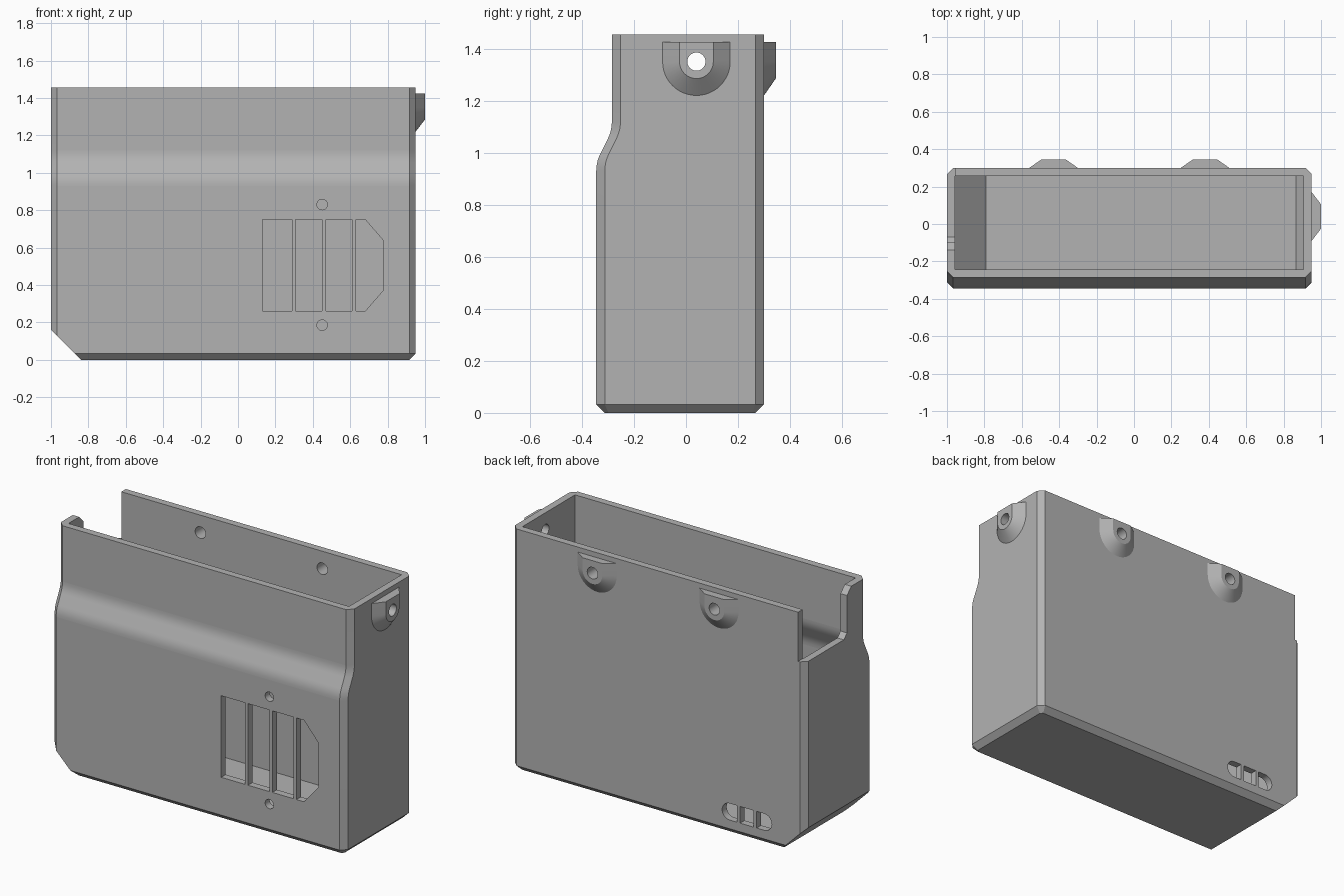
import bpy, bmesh, math
from mathutils import Vector

cube = bpy.data.objects.get("Cube")
if cube:
    bpy.data.objects.remove(cube, do_unlink=True)

grey = bpy.data.materials.new("plain_grey")
grey.use_nodes = True
GREY = (0.45, 0.45, 0.45, 1)
grey.diffuse_color = GREY
grey.node_tree.nodes["Principled BSDF"].inputs["Base Color"].default_value = GREY

LEFT, RIGHT, BACK, TOP = -1.0, 0.95, 0.30, 1.455
WALL, EDGE = 0.043, 0.033


def finish(name, bm):
    bmesh.ops.recalc_face_normals(bm, faces=bm.faces)
    mesh = bpy.data.meshes.new(name)
    bm.to_mesh(mesh)
    bm.free()
    mesh.materials.append(grey)
    obj = bpy.data.objects.new(name, mesh)
    bpy.context.collection.objects.link(obj)
    return obj


def loft(rings):
    """Closed solid through rings of equal point count."""
    bm = bmesh.new()
    rows = [[bm.verts.new(p) for p in ring] for ring in rings]
    n = len(rows[0])
    for a, b in zip(rows, rows[1:]):
        for i in range(n):
            j = (i + 1) % n
            bm.faces.new((a[i], a[j], b[j], b[i]))
    bm.faces.new(rows[0])
    bm.faces.new(rows[-1])
    return bm


def place(axis, p, q, d):
    return (d, p, q) if axis == "x" else (p, d, q)


def prism(name, pts, axis, start, end):
    return finish(name, loft([[place(axis, p, q, d) for p, q in pts] for d in (start, end)]))


def arc(cx, cz, r, a0, a1, steps):
    angles = [math.radians(a0 + (a1 - a0) * i / steps) for i in range(steps + 1)]
    return [(cx + r * math.cos(a), cz + r * math.sin(a)) for a in angles]


def disc(cx, cz, r):
    return arc(cx, cz, r, 0, 360, 32)[:-1]


def combine(body, tool, operation):
    mod = body.modifiers.new(operation.lower(), "BOOLEAN")
    mod.operation, mod.object, mod.solver = operation, tool, "EXACT"
    bpy.context.view_layer.objects.active = body
    bpy.ops.object.modifier_apply(modifier=mod.name)
    bpy.data.objects.remove(tool, do_unlink=True)


def slice_off(bm, point, normal):
    geom = bm.verts[:] + bm.edges[:] + bm.faces[:]
    bmesh.ops.bisect_plane(bm, geom=geom, plane_co=point, plane_no=normal, clear_outer=True)
    bmesh.ops.holes_fill(bm, edges=[e for e in bm.edges if e.is_boundary], sides=0)


def front_profile():
    """(y, z) points up the front, with rounded bends."""
    path = [Vector(p) for p in ((-0.345, EDGE), (-0.345, 0.965), (-0.285, 1.085), (-0.285, TOP))]
    out = [path[0]]
    for before, bend, after in zip(path, path[1:], path[2:]):
        a = bend + (before - bend).normalized() * 0.035
        b = bend + (after - bend).normalized() * 0.035
        for i in range(6):
            t = i / 5
            out.append(a * (1 - t) ** 2 + bend * 2 * t * (1 - t) + b * t * t)
    return out + [path[-1]]


def octagon(x0, x1, y0, y1, c, z):
    return [(x0 + c, y0, z), (x1 - c, y0, z), (x1, y0 + c, z), (x1, y1 - c, z),
            (x1 - c, y1, z), (x0 + c, y1, z), (x0, y1 - c, z), (x0, y0 + c, z)]


# Outer shell with chamfered edges and a sloping lower corner
profile = front_profile()
y0 = profile[0].x
rings = [octagon(LEFT + EDGE, RIGHT - EDGE, y0 + EDGE, BACK - EDGE, 0.014, 0)]
rings += [octagon(LEFT, RIGHT, p.x, BACK, EDGE, p.y) for p in profile]
bm = loft(rings)
slice_off(bm, (LEFT, 0, 0.16), (-1, 0, -1))
body = finish("case_shell", bm)

# Wall bosses: tapered U shapes with a flat top, and their screw holes
BOSS_Z = 1.35
bosses = [("x", 0.04, RIGHT, 0.05), ("y", -0.43, BACK, 0.045), ("y", 0.38, BACK, 0.045)]


def u_ring(axis, centre, r, d):
    pts = [(centre + r, BOSS_Z + 0.075)] + arc(centre, BOSS_Z, r, 0, -180, 24)
    pts.append((centre - r, BOSS_Z + 0.075))
    return [place(axis, p, q, d) for p, q in pts]


for axis, centre, face, depth in bosses:
    tool = loft([u_ring(axis, centre, 0.13, face - 0.02), u_ring(axis, centre, 0.13, face),
                 u_ring(axis, centre, 0.065, face + depth)])
    combine(body, finish("boss", tool), "UNION")

# Cavity following the front wall
inner = [(y0 + WALL, WALL)] + [(p.x + WALL, p.y) for p in profile[1:-1]]
inner.append((profile[-1].x + WALL, TOP + 0.1))
x0, x1, y1 = LEFT + WALL, RIGHT - WALL, BACK - WALL
bm = loft([[(x0, y, z), (x1, y, z), (x1, y1, z), (x0, y1, z)] for y, z in inner])
slice_off(bm, (-0.79, 0, WALL), (-1, 0, -1))
slice_off(bm, (x1 - 0.04, 0, WALL), (1, 0, -1))
combine(body, finish("cavity", bm), "DIFFERENCE")

for axis, centre, face, depth in bosses:
    hole = prism("screw_hole", disc(centre, BOSS_Z, 0.035), axis, face - 0.1, face + 0.1)
    combine(body, hole, "DIFFERENCE")

# Open notch in the end wall
notch = [(0.4, 1.16), (-0.07, 1.16), (-0.10, 1.19), (-0.10, TOP - 0.04),
         (-0.14, TOP), (-0.14, 1.6), (0.4, 1.6)]
combine(body, prism("notch", notch, "x", -1.1, x0 + 0.002), "DIFFERENCE")

# Front window with two small screw holes
W0, W1 = 0.26, 0.75
window = [(0.13, W0), (0.68, W0), (0.775, 0.37), (0.775, 0.64), (0.68, W1), (0.13, W1)]
for pts in (window, disc(0.45, 0.83, 0.028), disc(0.45, 0.185, 0.028)):
    combine(body, prism("front_opening", pts, "y", -0.5, -0.2), "DIFFERENCE")

# Rounded vent low on the back
VX0, VX1, VZ, VR = -0.78, -0.45, 0.135, 0.05
vent = arc(VX0 + VR, VZ, VR, 90, 270, 16) + arc(VX1 - VR, VZ, VR, -90, 90, 16)
combine(body, prism("vent_opening", vent, "y", 0.2, 0.4), "DIFFERENCE")


def bar(name, x, half, low, high, start, end):
    pts = [(x - half, low), (x + half, low), (x + half, high), (x - half, high)]
    prism(name, pts, "y", start, end)


# Upright bars across both openings
for i, x in enumerate((0.298, 0.46, 0.62)):
    bar(f"window_bar_{i + 1}", x, 0.01, W0, W1, y0, y0 + WALL)
for i, x in enumerate((-0.67, -0.56)):
    bar(f"vent_bar_{i + 1}", x, 0.01, VZ - VR, VZ + VR, y1, BACK)

# Smooth the rounded parts, keep the large plane walls flat
bpy.ops.object.select_all(action="DESELECT")
body.select_set(True)
bpy.context.view_layer.objects.active = body
bpy.ops.object.shade_smooth_by_angle(angle=math.radians(28))
for face in body.data.polygons:
    if max(abs(c) for c in face.normal) > 0.9999 and face.area > 0.005:
        face.use_smooth = False
